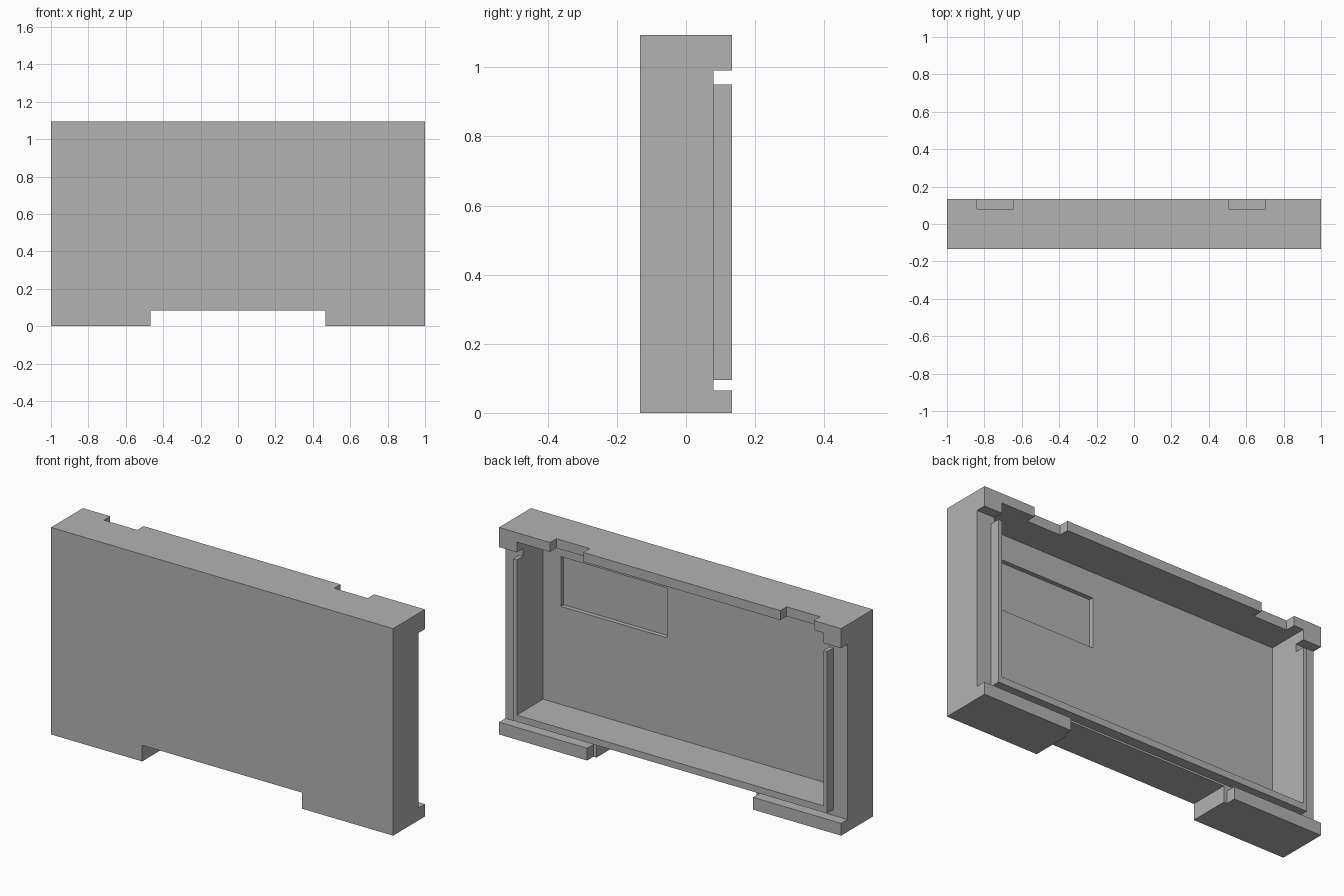
import bpy
import bmesh
from math import radians
from mathutils import Vector

cube = bpy.data.objects.get("Cube")
if cube:
    bpy.data.objects.remove(cube, do_unlink=True)

# Main dimensions
HALF_W, HALF_D, HEIGHT = 1.0, 0.133, 1.094
RIM_Y = 0.08        # back of the shell, below the lips and ridge
FLOOR_Y = -0.087    # inner face of the front plate
INNER_X = 0.896     # half width of the cavity
RIDGE_X = 0.917     # outer side of the thin ridge
INNER_LOW, INNER_TOP = 0.13, 1.044
LIP_LOW, LIP_TOP = 0.065, 0.99
RIDGE_LOW, RIDGE_TOP = 0.095, 0.95
FAR = 1.5           # reach of cutters beyond the block


def box(name, xs, ys, zs):
    """Axis-aligned box from its ranges on x, y and z."""
    bm = bmesh.new()
    bmesh.ops.create_cube(bm, size=2)
    for v in bm.verts:
        v.co = Vector([r[int(c > 0)] for r, c in zip((xs, ys, zs), v.co)])
    mesh = bpy.data.meshes.new(name)
    bm.to_mesh(mesh)
    bm.free()
    obj = bpy.data.objects.new(name, mesh)
    bpy.context.collection.objects.link(obj)
    return obj


def cut(target, xs, ys, zs):
    """Subtract a box from the target and discard the cutter."""
    cutter = box("cutter", xs, ys, zs)
    cutter.hide_render = True
    mod = target.modifiers.new("cut", 'BOOLEAN')
    mod.operation = 'DIFFERENCE'
    mod.solver = 'EXACT'
    mod.object = cutter
    bpy.context.view_layer.objects.active = target
    bpy.ops.object.modifier_apply(modifier=mod.name)
    bpy.data.objects.remove(cutter, do_unlink=True)


shell = box("case_shell", (-HALF_W, HALF_W), (-HALF_D, HALF_D), (0, HEIGHT))
behind = (RIM_Y, FAR)

# Open cavity, and the shallow rectangular pocket in its floor
cut(shell, (-INNER_X, INNER_X), (FLOOR_Y, FAR), (INNER_LOW, INNER_TOP))
cut(shell, (0.172, 0.792), (-0.11, 0), (0.648, 0.911))

# Steps outside the ridge and gaps above it, on both sides
for side in (-1, 1):
    outer = sorted((side * RIDGE_X, side * FAR))
    cut(shell, outer, behind, (LIP_LOW, LIP_TOP))
    gap = sorted((side * INNER_X, side * FAR))
    cut(shell, gap, behind, (RIDGE_TOP, LIP_TOP))

# Groove under the ridge, separating it from the bottom lip
cut(shell, (-FAR, FAR), behind, (LIP_LOW, RIDGE_LOW))

# Opening between the feet, with slightly shorter lips behind
cut(shell, (-0.467, 0.467), (-FAR, FAR), (-FAR, 0.085))
cut(shell, (-0.485, 0.485), behind, (-FAR, RIDGE_LOW))

# Notches in the top lip
for left in (-0.84, 0.507):
    cut(shell, (left, left + 0.195), behind, (1, FAR))

# Merge leftover coplanar faces
bm = bmesh.new()
bm.from_mesh(shell.data)
bmesh.ops.remove_doubles(bm, verts=bm.verts, dist=0.0001)
bmesh.ops.dissolve_limit(bm, angle_limit=radians(1), verts=bm.verts, edges=bm.edges)
bm.to_mesh(shell.data)
bm.free()

# Plain grey material
grey = bpy.data.materials.new("light_grey")
grey.use_nodes = True
colour = (0.45, 0.45, 0.45, 1)
grey.diffuse_color = colour
grey.node_tree.nodes["Principled BSDF"].inputs["Base Color"].default_value = colour
shell.data.materials.clear()
shell.data.materials.append(grey)
